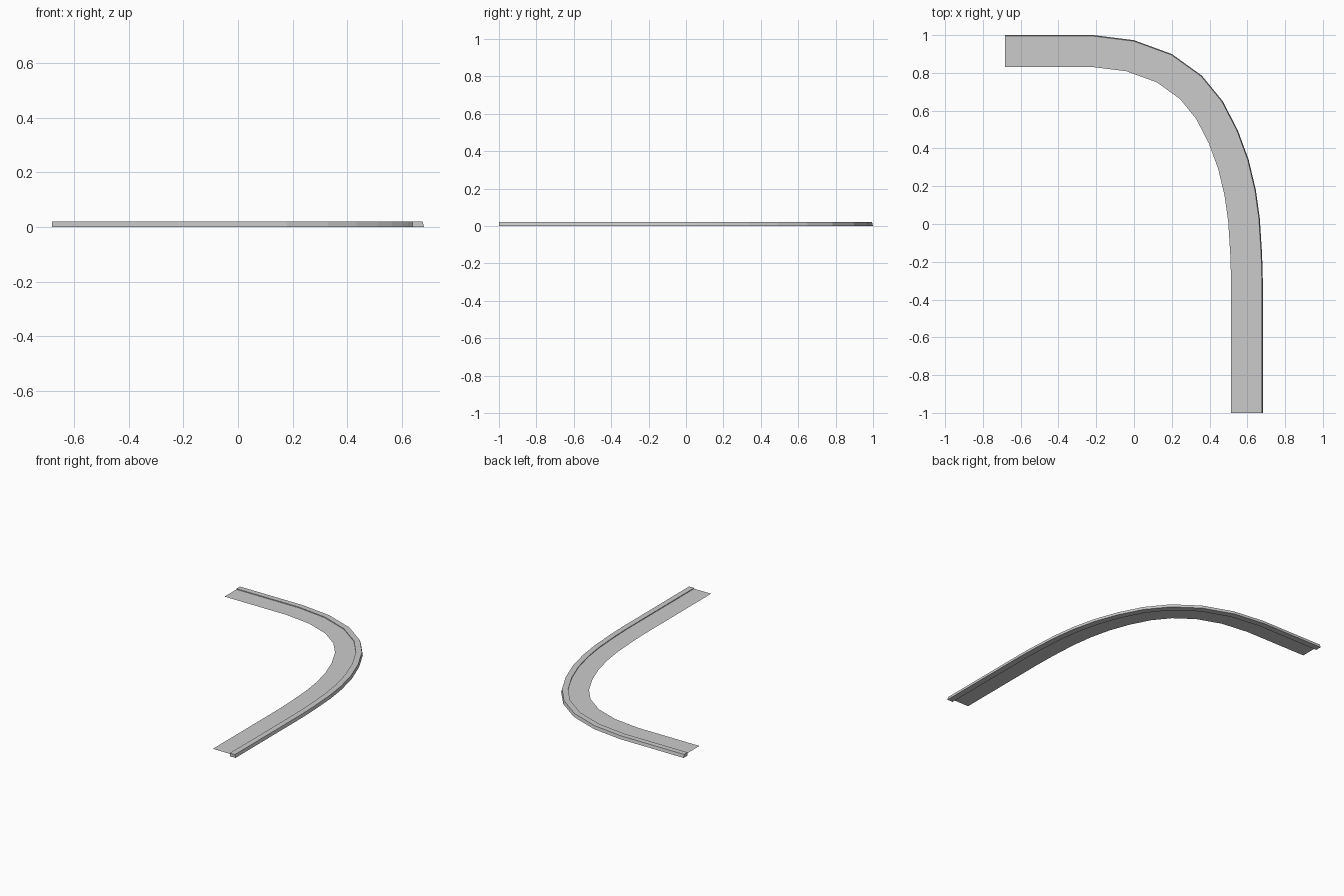
import bpy, bmesh
from mathutils import Vector

if "Cube" in bpy.data.objects:
    bpy.data.objects.remove(bpy.data.objects["Cube"])

# Outer foot line of the kerb, from the back-left end round to the front end
PATH = [Vector(p) for p in [
    (-0.682, 1.0), (-0.215, 1.0), (0.0, 0.973), (0.2, 0.9), (0.36, 0.785),
    (0.47, 0.65), (0.55, 0.495), (0.607, 0.34), (0.645, 0.18),
    (0.666, 0.03), (0.678, -0.16), (0.682, -0.3), (0.682, -1.0)]]


def offset_path(dist):
    """Mitred copy of the path, moved toward the inside of the bend."""
    dirs = [(b - a).normalized() for a, b in zip(PATH, PATH[1:])]
    result = []
    for i, p in enumerate(PATH):
        d0, d1 = dirs[max(i - 1, 0)], dirs[min(i, len(dirs) - 1)]
        n0, n1 = Vector((d0.y, -d0.x)), Vector((d1.y, -d1.x))
        m = (n0 + n1).normalized()
        result.append(p + m * (dist / m.dot(n0)))
    return result


def sweep(name, profile, closed):
    """Sweep a profile of (inward offset, height) points along the path."""
    bm = bmesh.new()
    rails = [[bm.verts.new((p.x, p.y, z)) for p in offset_path(d)]
             for d, z in profile]
    pairs = list(zip(rails, rails[1:]))
    if closed:
        pairs.append((rails[-1], rails[0]))
    for a, b in pairs:
        for i in range(len(PATH) - 1):
            bm.faces.new((a[i], a[i + 1], b[i + 1], b[i]))
    if closed:
        bm.faces.new([r[0] for r in rails])
        bm.faces.new([r[-1] for r in reversed(rails)])
        bmesh.ops.recalc_face_normals(bm, faces=bm.faces[:])
    else:
        for f in bm.faces:
            f.normal_update()
            if f.normal.z < 0:
                f.normal_flip()
    me = bpy.data.meshes.new(name)
    bm.to_mesh(me)
    bm.free()
    ob = bpy.data.objects.new(name, me)
    bpy.context.collection.objects.link(ob)
    return ob


# Kerb stone with a slightly leaning outer face
sweep("kerb", [(0, 0), (0.005, 0.021), (0.042, 0.021), (0.042, 0)], True)

# Thin pavement sheet meeting the kerb just below its top
sweep("pavement", [(0.042, 0.016), (0.168, 0.016)], False)
